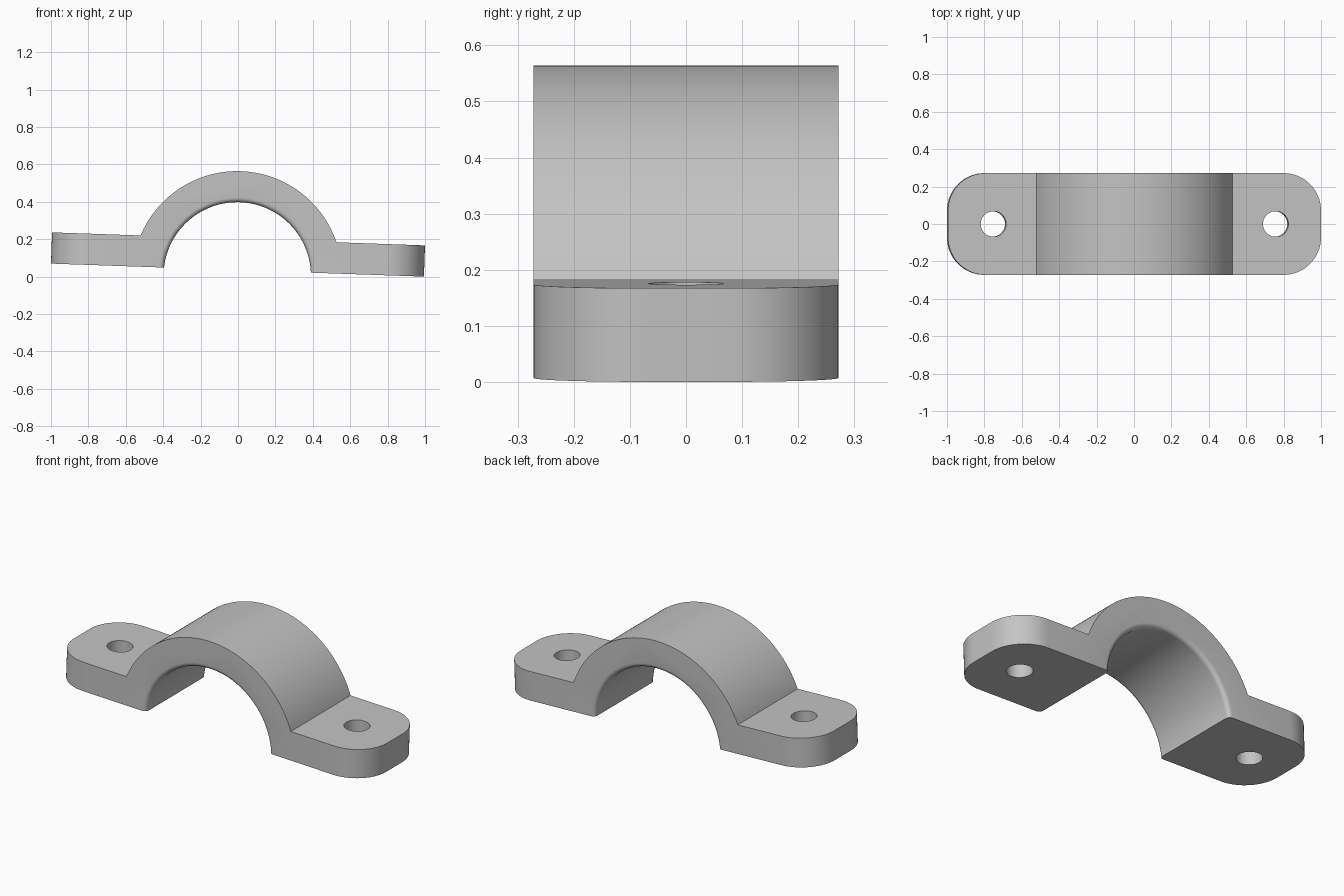
import bpy, bmesh, math
from math import sin, cos, pi, sqrt
from mathutils import Vector

old = bpy.data.objects.get("Cube")
if old:
    bpy.data.objects.remove(old)

INNER, OUTER, FILLET = 0.394, 0.56, 0.025   # arch radii and bore edge rounding
BASE, TOP = 0.031, 0.198                    # flange bottom and top above arch axis
LENGTH, WIDTH, CORNER = 0.9976, 0.272, 0.2  # half length, half width, corner radius
HOLE_X, HOLE_R = 0.755, 0.068

metal = bpy.data.materials.new("plain grey metal")
metal.use_nodes = True
metal.diffuse_color = (0.55, 0.55, 0.55, 1)
metal.node_tree.nodes["Principled BSDF"].inputs["Base Color"].default_value = (0.55, 0.55, 0.55, 1)


def arc(cx, cy, r, a0, a1, n):
    return [(cx + r * cos(a0 + (a1 - a0) * i / n), cy + r * sin(a0 + (a1 - a0) * i / n))
            for i in range(n + 1)]


def finish(bm, name):
    bmesh.ops.recalc_face_normals(bm, faces=bm.faces)
    mesh = bpy.data.meshes.new(name)
    bm.to_mesh(mesh)
    bm.free()
    mesh.materials.append(metal)
    obj = bpy.data.objects.new(name, mesh)
    bpy.context.collection.objects.link(obj)
    return obj


def prism(name, points, offset):
    """Extrude a closed outline (3D points) along an offset."""
    bm = bmesh.new()
    face = bm.faces.new([bm.verts.new(p) for p in points])
    new = bmesh.ops.extrude_face_region(bm, geom=[face])["geom"]
    bmesh.ops.translate(bm, vec=offset, verts=[v for v in new if isinstance(v, bmesh.types.BMVert)])
    return finish(bm, name)


def barrel(name, profile, steps):
    """Spin a (radius, y) profile around the y axis and cap its ends."""
    bm = bmesh.new()
    verts = [bm.verts.new((r, y, 0)) for r, y in profile]
    edges = [bm.edges.new(pair) for pair in zip(verts, verts[1:])]
    bmesh.ops.spin(bm, geom=verts + edges, cent=(0, 0, 0), axis=(0, 1, 0),
                   angle=2 * pi, steps=steps, use_duplicate=False)
    bmesh.ops.remove_doubles(bm, verts=bm.verts, dist=1e-5)
    bmesh.ops.holes_fill(bm, edges=[e for e in bm.edges if e.is_boundary], sides=0)
    return finish(bm, name)


def cut(target, cutter, operation):
    mod = target.modifiers.new(operation.lower(), "BOOLEAN")
    mod.operation, mod.object, mod.solver = operation, cutter, "EXACT"
    bpy.context.view_layer.objects.active = target
    bpy.ops.object.modifier_apply(modifier=mod.name)
    bpy.data.objects.remove(cutter)


# Clamp body: flanges and arch in one side profile, a little too wide
start = math.asin(TOP / OUTER)
side = [(-1.1, TOP), (-1.1, BASE), (1.1, BASE), (1.1, TOP)]
side += arc(0, 0, OUTER, start, pi - start, 72)
clamp = prism("pipe_clamp", [(x, -0.3, z) for x, z in side], Vector((0, 0.6, 0)))

# Trim to the rounded plan outline
plan = []
for k, (sx, sy) in enumerate([(1, 1), (-1, 1), (-1, -1), (1, -1)]):
    plan += arc(sx * (LENGTH - CORNER), sy * (WIDTH - CORNER), CORNER, k * pi / 2, (k + 1) * pi / 2, 16)
cut(clamp, prism("plan_trim", [(x, y, -0.1) for x, y in plan], Vector((0, 0, 0.8))), "INTERSECT")

# Bore with rounded front and back edges
half = arc(INNER + FILLET, WIDTH - FILLET, FILLET, pi, pi / 2, 6) + [(INNER + FILLET, WIDTH + 0.05)]
bore = [(r, -y) for r, y in reversed(half)] + half
cut(clamp, barrel("bore_cutter", bore, 144), "DIFFERENCE")

# Bolt holes
for s in (-1, 1):
    ring = arc(s * HOLE_X, 0, HOLE_R, 0, 2 * pi, 48)[:-1]
    cut(clamp, prism("hole_cutter", [(x, y, -0.1) for x, y in ring], Vector((0, 0, 0.5))), "DIFFERENCE")

# Smooth shading, then the slight tilt of the resting pose
bpy.ops.object.select_all(action="DESELECT")
clamp.select_set(True)
bpy.context.view_layer.objects.active = clamp
bpy.ops.object.shade_smooth_by_angle(angle=math.radians(30))
clamp.rotation_euler.y = math.radians(2)
clamp.location = (-0.004, 0, 0.004)
